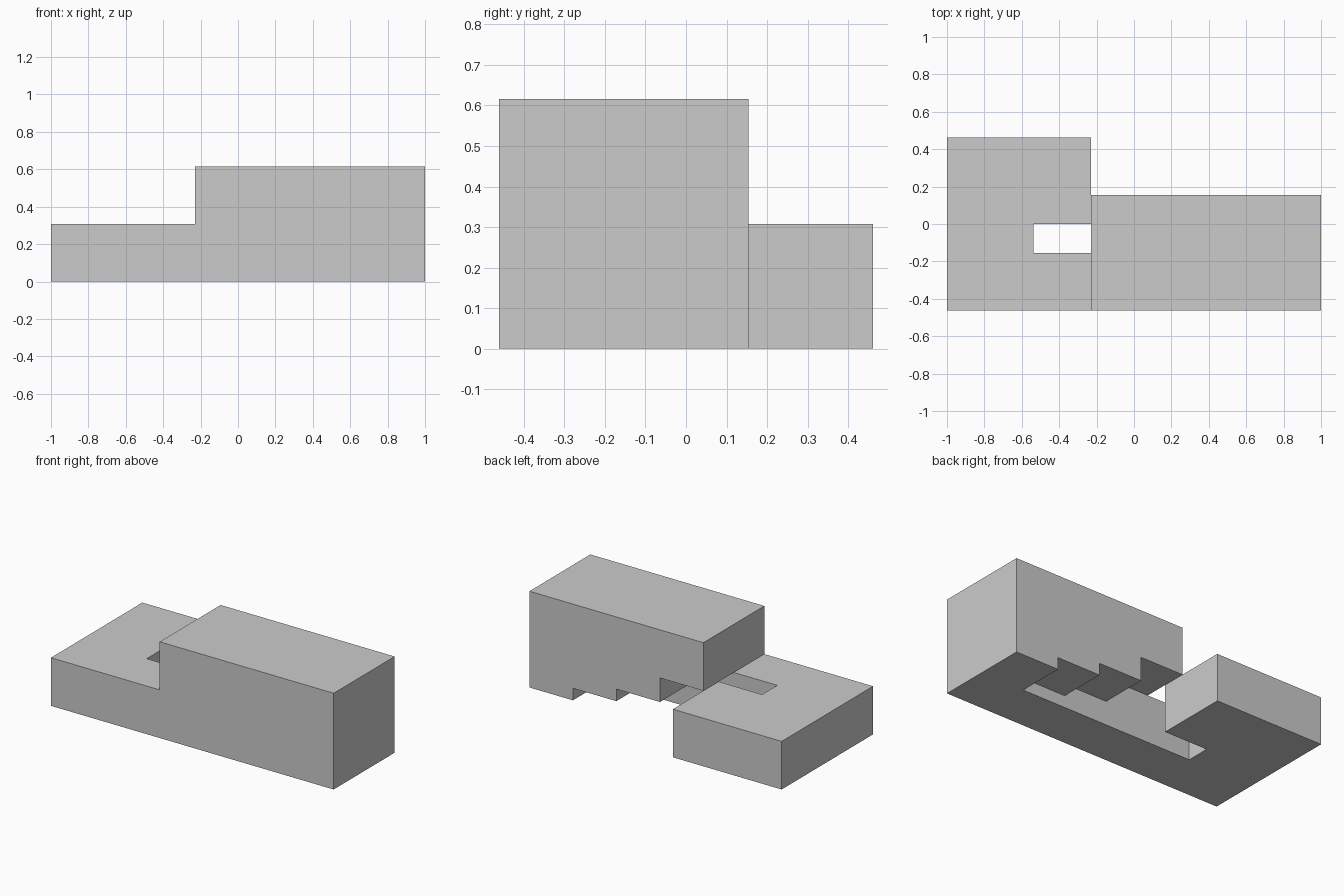
import bpy, bmesh

if "Cube" in bpy.data.objects:
    bpy.data.objects.remove(bpy.data.objects["Cube"])

U = 2 / 13  # grid unit: the model is 13 x 6 x 4 units


def extrude_profile(name, profile, y0, y1):
    """Extrude an x-z outline (in units) from y0 to y1."""
    bm = bmesh.new()
    verts = [bm.verts.new(((x - 6.5) * U, (y0 - 3) * U, z * U)) for x, z in profile]
    face = bm.faces.new(verts)
    new = bmesh.ops.extrude_face_region(bm, geom=[face])["geom"]
    bmesh.ops.translate(bm, vec=(0, (y1 - y0) * U, 0),
                        verts=[v for v in new if isinstance(v, bmesh.types.BMVert)])
    bmesh.ops.recalc_face_normals(bm, faces=bm.faces)
    mesh = bpy.data.meshes.new(name)
    bm.to_mesh(mesh)
    bm.free()
    obj = bpy.data.objects.new(name, mesh)
    bpy.context.collection.objects.link(obj)
    return obj


def rect(x0, x1, z0, z1):
    return [(x0, z0), (x1, z0), (x1, z1), (x0, z1)]


def cut(target, cutter):
    cutter.hide_render = True
    mod = target.modifiers.new(cutter.name, "BOOLEAN")
    mod.operation = "DIFFERENCE"
    mod.solver = "EXACT"
    mod.object = cutter
    bpy.context.view_layer.objects.active = target
    bpy.ops.object.modifier_apply(modifier=mod.name)
    bpy.data.objects.remove(cutter)


# Body: low block on the left, tall block on the right
body = extrude_profile("stepped_block",
                       [(0, 0), (13, 0), (13, 4), (5, 4), (5, 2), (0, 2)], 0, 6)

# Tall block is shallower than the low one
cut(body, extrude_profile("rear_cutter", rect(5, 14, -1, 5), 4, 7))

# Stepped recess under the back of the tall block
cut(body, extrude_profile("stair_cutter",
                          [(5, -1), (11, -1), (11, 0.5), (9, 0.5), (9, 1),
                           (7, 1), (7, 2), (5, 2)], 2, 5))

# Slot running through the low block into the recess
cut(body, extrude_profile("slot_cutter", rect(3, 5, -1, 3), 2, 3))
